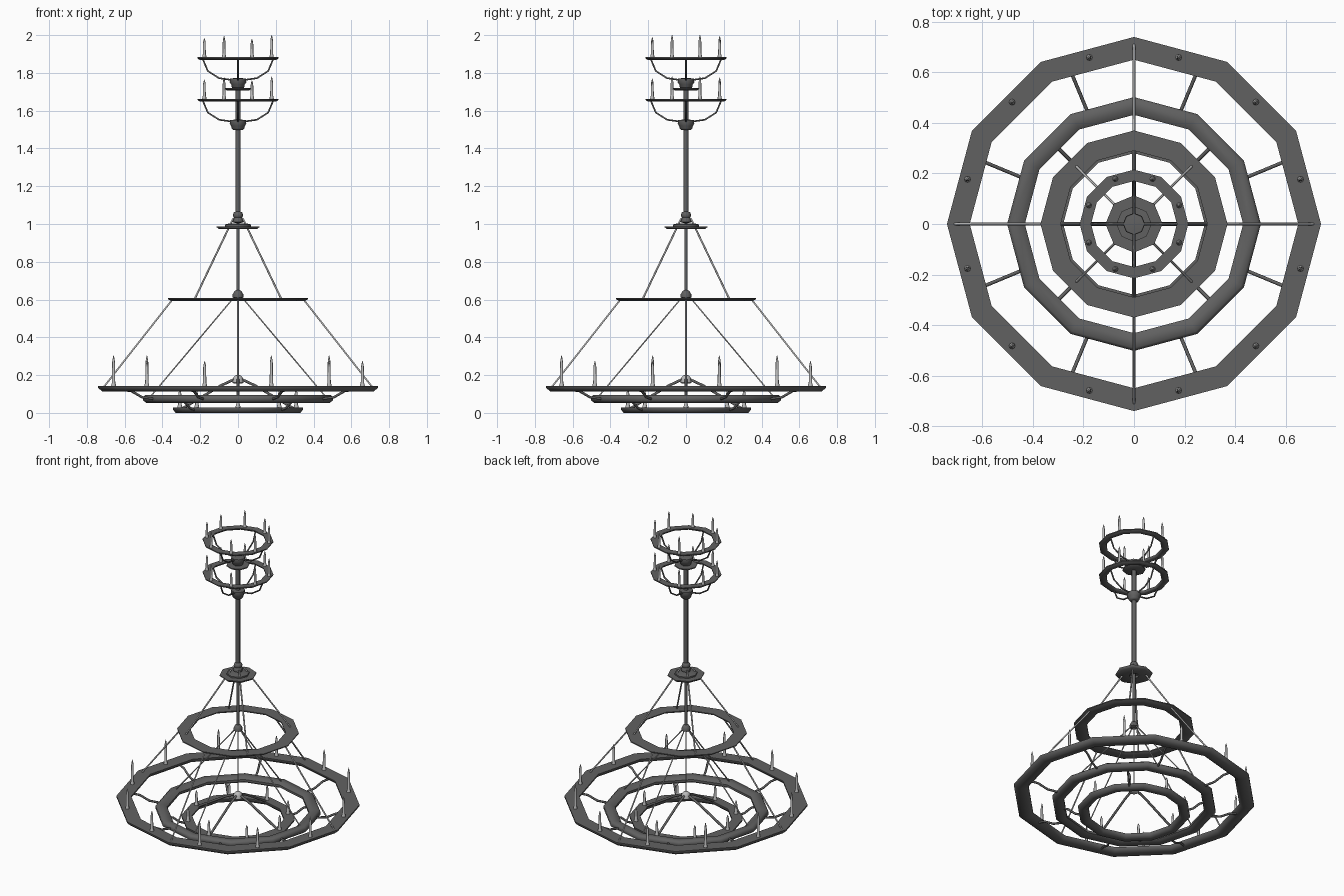
import bpy, bmesh
from math import sin, cos, pi, radians
from mathutils import Vector

if "Cube" in bpy.data.objects:
    bpy.data.objects.remove(bpy.data.objects["Cube"])

iron = bpy.data.materials.new("dark_iron")
iron.diffuse_color = (0.12, 0.12, 0.12, 1)
iron.use_nodes = True
iron.node_tree.nodes["Principled BSDF"].inputs["Base Color"].default_value = iron.diffuse_color
pale = bpy.data.materials.new("pale_grey")
pale.diffuse_color = (0.5, 0.5, 0.5, 1)
pale.use_nodes = True
pale.node_tree.nodes["Principled BSDF"].inputs["Base Color"].default_value = pale.diffuse_color


def finish(bm, name, mat=iron, smooth=None):
    bmesh.ops.recalc_face_normals(bm, faces=bm.faces[:])
    me = bpy.data.meshes.new(name)
    bm.to_mesh(me)
    bm.free()
    me.materials.append(mat)
    ob = bpy.data.objects.new(name, me)
    bpy.context.collection.objects.link(ob)
    if smooth:
        bpy.ops.object.select_all(action='DESELECT')
        ob.select_set(True)
        bpy.context.view_layer.objects.active = ob
        bpy.ops.object.shade_smooth_by_angle(angle=radians(smooth))
    return ob


def lathe(bm, profile, sides, centre=(0, 0, 0), ring=False):
    # spin an (r, z) profile; a ring closes the profile, otherwise the ends are capped
    c = Vector(centre)
    loops = []
    for k in range(sides):
        a = 2 * pi * k / sides
        loops.append([bm.verts.new(c + Vector((r * cos(a), r * sin(a), z))) for r, z in profile])
    n = len(profile)
    for k in range(sides):
        p, q = loops[k], loops[(k + 1) % sides]
        for i in range(n if ring else n - 1):
            j = (i + 1) % n
            bm.faces.new((p[i], q[i], q[j], p[j]))
    if not ring:
        bm.faces.new([l[0] for l in loops])
        bm.faces.new([l[-1] for l in loops])


def turned(name, profile, sides=8, ring=False, mat=iron, smooth=55):
    bm = bmesh.new()
    lathe(bm, profile, sides, ring=ring)
    return finish(bm, name, mat, smooth)


def rods(name, path, radius, count, start=0, mat=iron, sides=6):
    # bent rod along an (r, z) path, repeated around the axis
    bm = bmesh.new()
    for k in range(count):
        a = radians(start) + 2 * pi * k / count
        out, side = Vector((cos(a), sin(a), 0)), Vector((-sin(a), cos(a), 0))
        pts = [out * r + Vector((0, 0, z)) for r, z in path]
        loops = []
        for i, p in enumerate(pts):
            t = (pts[min(i + 1, len(pts) - 1)] - pts[max(i - 1, 0)]).normalized()
            n = side.cross(t)
            loops.append([bm.verts.new(p + radius * (side * cos(2 * pi * s / sides) + n * sin(2 * pi * s / sides)))
                          for s in range(sides)])
        for p, q in zip(loops, loops[1:]):
            for s in range(sides):
                u = (s + 1) % sides
                bm.faces.new((p[s], p[u], q[u], q[s]))
        bm.faces.new(loops[0])
        bm.faces.new(loops[-1])
    return finish(bm, name, mat, 70)


def candles(name, radius, z, heights, start, thick):
    # socket, wax column and narrow flame tip
    bm = bmesh.new()
    for k, h in enumerate(heights):
        a = radians(start) + 2 * pi * k / len(heights)
        prof = [(thick * 1.4, 0), (thick * 1.3, 0.012), (thick, 0.018), (thick * 0.85, h * 0.76),
                (thick * 0.6, h * 0.87), (0.001, h)]
        lathe(bm, prof, 8, (radius * cos(a), radius * sin(a), z))
    return finish(bm, name, pale, 70)


# Large twelve-sided rings
turned("outer_ring", [(0.65, 0.142), (0.74, 0.142), (0.74, 0.132), (0.718, 0.113),
                      (0.672, 0.113), (0.65, 0.132)], 12, True)
turned("middle_ring", [(0.455, 0.095), (0.49, 0.095), (0.502, 0.085), (0.502, 0.065),
                       (0.485, 0.053), (0.45, 0.053), (0.432, 0.065), (0.432, 0.08)], 12, True)
turned("bottom_ring", [(0.28, 0.028), (0.345, 0.028), (0.345, 0.018), (0.33, 0),
                       (0.295, 0), (0.28, 0.018)], 12, True)
turned("suspended_ring", [(0.29, 0.608), (0.37, 0.608), (0.37, 0.602), (0.352, 0.592),
                          (0.308, 0.592), (0.29, 0.602)], 12, True)

# Links between rings
rods("outer_links", [(0.665, 0.122), (0.61, 0.115), (0.55, 0.083), (0.485, 0.075)], 0.007, 8, 22.5)
rods("inner_links", [(0.445, 0.068), (0.40, 0.058), (0.36, 0.026), (0.32, 0.015)], 0.007, 4, 45)

# Suspension rods
rods("upper_rods", [(0.035, 1.03), (0.325, 0.602)], 0.005, 4, 45, pale)
rods("outer_rods", [(0.345, 0.603), (0.71, 0.138)], 0.005, 4, 0, pale)
rods("middle_rods", [(0.01, 0.625), (0.46, 0.09)], 0.004, 4, 0, pale)
rods("bottom_spokes", [(0.015, 0.18), (0.09, 0.145), (0.30, 0.02)], 0.008, 4)

# Central pole, drop rod and hubs
turned("pole", [(0.014, 1.03), (0.014, 1.73)])
turned("drop_pole", [(0.009, 0.62), (0.009, 1.04)])
turned("lower_drop_rod", [(0.004, 0.17), (0.004, 0.63)], 6, mat=pale, smooth=70)
turned("drop_hub", [(0.012, 0.605), (0.028, 0.612), (0.028, 0.628), (0.018, 0.645), (0.01, 0.65)])
turned("bottom_hub", [(0.022, 0.155), (0.03, 0.16), (0.026, 0.185), (0.015, 0.198), (0.007, 0.2)], mat=pale)
turned("pole_collar", [(0.014, 1.005), (0.028, 1.01), (0.028, 1.03), (0.022, 1.035), (0.028, 1.045),
                       (0.022, 1.062), (0.014, 1.065)])
turned("collar_plate", [(0.03, 0.988), (0.113, 0.988), (0.113, 0.983), (0.10, 0.973), (0.03, 0.973)], 8, True)
turned("collar_cap", [(0.008, 0.99), (0.07, 0.988), (0.07, 0.997), (0.05, 1.002), (0.008, 1.004)], 8, True)

# Two upper candle tiers
cup = [(0.025, -0.028), (0.034, -0.018), (0.036, -0.006), (0.044, 0.005), (0.042, 0.025), (0.014, 0.028)]
tip_heights = [0.12, 0.10, 0.115, 0.10, 0.105, 0.11, 0.095, 0.12]
for tier, z in (("lower", 1.66), ("top", 1.88)):
    turned(tier + "_tier_ring", [(0.17, z + 0.003), (0.215, z + 0.003), (0.215, z - 0.003), (0.203, z - 0.011),
                                 (0.18, z - 0.011), (0.17, z - 0.003)], 12, True)
    turned(tier + "_tier_hub", [(r, z - 0.135 + h) for r, h in cup])
    rods(tier + "_tier_arms", [(0.03, z - 0.118), (0.10, z - 0.108), (0.16, z - 0.07), (0.187, z - 0.005)], 0.005, 4)
    candles(tier + "_tier_candles", 0.193, z, tip_heights, 22.5, 0.008)

# Wide flange beneath the top hub
turned("top_flange", [(0.014, 1.708), (0.06, 1.708), (0.07, 1.714), (0.07, 1.72), (0.014, 1.722)])

# Candles on the large rings, with uneven burn heights
short, tall = 0.135, 0.165
outer_heights = [short, tall, short, short, tall, tall, tall, short, short, tall, short, short]
candles("outer_candles", 0.682, 0.14, outer_heights, 15, 0.009)
candles("bottom_candles", 0.308, 0.026, [0.10, 0.09] * 4, 0, 0.009)
